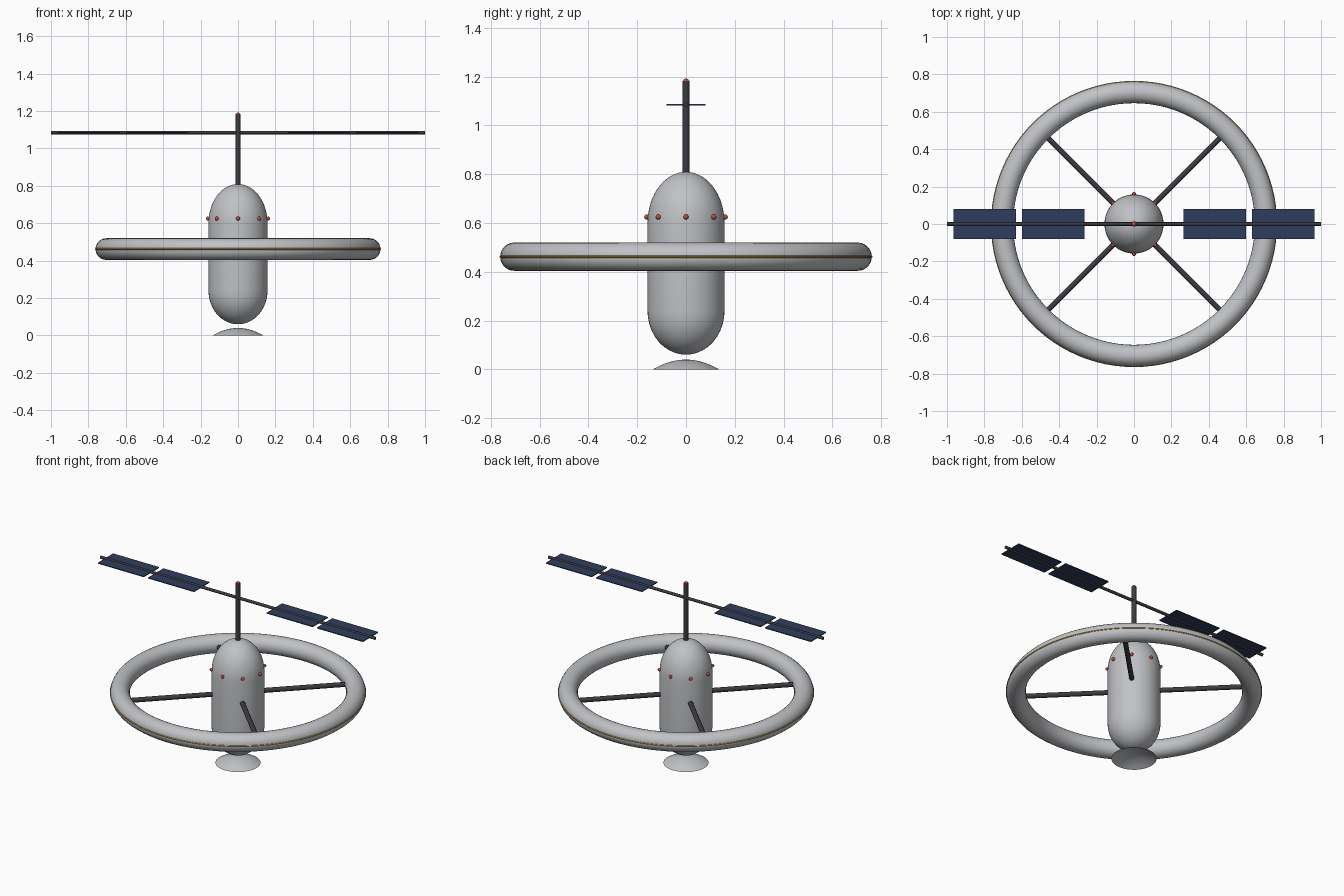
import bpy, bmesh, math
from mathutils import Vector

cube = bpy.data.objects.get("Cube")
if cube:
    bpy.data.objects.remove(cube, do_unlink=True)


def material(name, rgb):
    m = bpy.data.materials.new(name)
    m.use_nodes = True
    m.diffuse_color = (*rgb, 1)
    m.node_tree.nodes["Principled BSDF"].inputs["Base Color"].default_value = (*rgb, 1)
    return m


HULL = material("light grey hull", (0.53, 0.54, 0.56))
STRUT = material("dark grey strut", (0.045, 0.045, 0.052))
PANEL = material("solar blue", (0.028, 0.047, 0.11))
LIGHT = material("signal red", (0.55, 0.08, 0.04))
STRIPE = material("amber stripe", (0.6, 0.32, 0.08))


def finish(name, mat, smooth=True):
    ob = bpy.context.object
    ob.name = name
    ob.data.materials.append(mat)
    if smooth:
        bpy.ops.object.shade_smooth_by_angle(angle=math.radians(40))
    return ob


def rod(name, a, b, radius, mat):
    a, b = Vector(a), Vector(b)
    bpy.ops.mesh.primitive_cylinder_add(vertices=16, radius=radius, depth=(b - a).length,
                                        location=(a + b) / 2,
                                        rotation=(b - a).to_track_quat('Z', 'Y').to_euler())
    return finish(name, mat)


def ball(name, pos, radius):
    bpy.ops.mesh.primitive_uv_sphere_add(segments=16, ring_count=10, radius=radius, location=pos)
    return finish(name, LIGHT)


def ring(name, major, minor, z, mat, sides):
    bpy.ops.mesh.primitive_torus_add(major_radius=major, minor_radius=minor, major_segments=96,
                                     minor_segments=sides, location=(0, 0, z))
    return finish(name, mat)


def lathe(name, profile, mat, steps=48):
    # Spin an (r, z) profile about the vertical axis
    bm = bmesh.new()
    verts = [bm.verts.new((r, 0, z)) for r, z in profile]
    edges = [bm.edges.new(pair) for pair in zip(verts, verts[1:])]
    bmesh.ops.spin(bm, geom=verts + edges, cent=(0, 0, 0), axis=(0, 0, 1),
                   angle=math.tau, steps=steps)
    bmesh.ops.remove_doubles(bm, verts=bm.verts, dist=1e-5)
    bmesh.ops.recalc_face_normals(bm, faces=bm.faces)
    mesh = bpy.data.meshes.new(name)
    bm.to_mesh(mesh)
    bm.free()
    ob = bpy.data.objects.new(name, mesh)
    bpy.context.collection.objects.link(ob)
    bpy.ops.object.select_all(action='DESELECT')
    bpy.context.view_layer.objects.active = ob
    ob.select_set(True)
    return finish(name, mat)


# Central hull: straight barrel with rounded ends
R = 0.158
quarter = [i / 10 * math.pi / 2 for i in range(11)]
bottom = [(R * math.sin(t), 0.24 - 0.18 * math.cos(t)) for t in quarter]
top = [(R * math.cos(t), 0.60 + 0.21 * math.sin(t)) for t in quarter]
lathe("hull", bottom + top, HULL)

# Shallow dish below the hull, open underneath
lathe("dish", [(0.135 * i / 8, 0.04 * (1 - (i / 8) ** 2)) for i in range(9)], HULL)

# Habitat ring with thin outer stripe
RING_Z = 0.462
ring("habitat_ring", 0.704, 0.058, RING_Z, HULL, 24)
ring("ring_stripe", 0.760, 0.005, RING_Z, STRIPE, 8)

# Diagonal spokes
for i in range(4):
    a = math.radians(45 + 90 * i)
    c, s = math.cos(a), math.sin(a)
    rod(f"spoke_{i + 1}", (0.13 * c, 0.13 * s, RING_Z), (0.67 * c, 0.67 * s, RING_Z), 0.015, STRUT)

# Signal lights around the hull
for i in range(8):
    a = math.tau * i / 8
    ball(f"hull_light_{i + 1}", (0.161 * math.cos(a), 0.161 * math.sin(a), 0.625), 0.0105)

# Mast, tip light and cross boom
BOOM_Z = 1.085
rod("mast", (0, 0, 0.78), (0, 0, 1.183), 0.0145, STRUT)
ball("mast_light", (0, 0, 1.18), 0.0125)
rod("boom", (-1, 0, BOOM_Z), (1, 0, BOOM_Z), 0.0095, STRUT)

# Two solar panels on each side of the boom
for side, sign in (("left", 1), ("right", -1)):
    for label, x in (("inner", 0.432), ("outer", 0.798)):
        bpy.ops.mesh.primitive_cube_add(size=1, location=(sign * x, 0, BOOM_Z))
        bpy.context.object.scale = (0.335, 0.16, 0.006)
        bpy.ops.object.transform_apply(location=False, rotation=False, scale=True)
        finish(f"solar_panel_{label}_{side}", PANEL, smooth=False)
